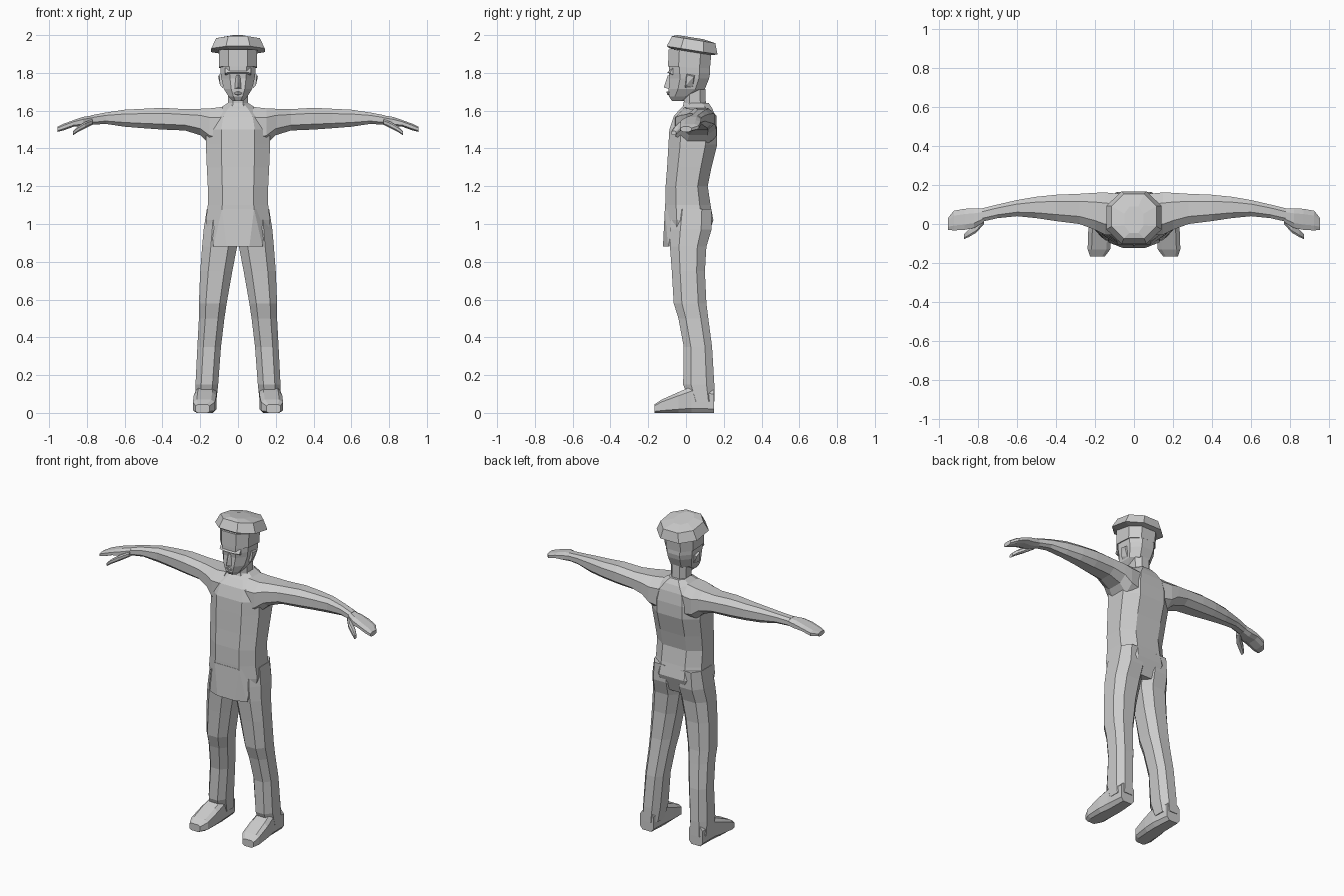
import bpy, bmesh
from mathutils import Vector

grey = bpy.data.materials.new("plain grey")
grey.diffuse_color = (0.6, 0.6, 0.6, 1)


def loft(name, rings, axis="z", k=0.5, tilt=0.0, mirror=False):
    """Eight-sided loft; each ring is (position, a_min, a_max, b_min, b_max)."""
    shape = [(1, -k), (1, k), (k, 1), (-k, 1), (-1, k), (-1, -k), (-k, -1), (k, -1)]
    bm = bmesh.new()
    loops = []
    for p, a0, a1, b0, b1 in rings:
        loop = []
        for u, v in shape:
            a = (a0 + a1) / 2 + u * (a1 - a0) / 2
            b = (b0 + b1) / 2 + v * (b1 - b0) / 2
            co = {"z": (a, b, p - tilt * b), "x": (p, a, b), "y": (a, p, b)}[axis]
            loop.append(bm.verts.new(co))
        loops.append(loop)
    for lo, hi in zip(loops, loops[1:]):
        for i in range(8):
            j = (i + 1) % 8
            bm.faces.new((lo[i], lo[j], hi[j], hi[i]))
    bm.faces.new(loops[0])
    bm.faces.new(loops[-1])
    return finish(name, bm, mirror)


def hull(name, points, mirror=False):
    """Small faceted solid around a few points."""
    bm = bmesh.new()
    for p in points:
        bm.verts.new(p)
    bmesh.ops.convex_hull(bm, input=bm.verts[:])
    return finish(name, bm, mirror)


def finish(name, bm, mirror):
    bmesh.ops.recalc_face_normals(bm, faces=bm.faces)
    mesh = bpy.data.meshes.new(name)
    bm.to_mesh(mesh)
    bm.free()
    mesh.materials.append(grey)
    ob = bpy.data.objects.new(name, mesh)
    bpy.context.collection.objects.link(ob)
    if mirror:
        ob.modifiers.new("Mirror", "MIRROR").use_axis = (True, False, False)
    return ob


# Jacket body, from hips to collar
loft("jacket", [
    (0.92, -0.15, 0.15, -0.10, 0.11),
    (1.02, -0.17, 0.17, -0.11, 0.145),
    (1.10, -0.16, 0.16, -0.11, 0.13),
    (1.20, -0.16, 0.16, -0.108, 0.115),
    (1.30, -0.165, 0.165, -0.10, 0.135),
    (1.42, -0.17, 0.17, -0.093, 0.165),
    (1.50, -0.17, 0.17, -0.088, 0.165),
    (1.57, -0.15, 0.15, -0.065, 0.155),
    (1.61, -0.10, 0.10, -0.03, 0.14),
    (1.64, -0.055, 0.055, 0.0, 0.12)], k=0.52)

# Front hem hanging over the trousers
hull("jacket_hem", [(s * x, y, z) for s in (-1, 1) for x, y, z in (
    (0.06, -0.122, 0.88), (0.13, -0.095, 0.88), (0.135, -0.06, 0.89),
    (0.085, -0.112, 1.08), (0.15, -0.05, 1.08))])

# Trousers
loft("trouser_leg", [
    (0.06, 0.115, 0.225, 0.02, 0.152),
    (0.15, 0.105, 0.225, -0.015, 0.15),
    (0.35, 0.09, 0.215, -0.012, 0.138),
    (0.50, 0.072, 0.207, -0.04, 0.118),
    (0.58, 0.06, 0.207, -0.065, 0.108),
    (0.75, 0.03, 0.20, -0.075, 0.10),
    (0.88, 0.005, 0.19, -0.085, 0.108),
    (0.97, 0.0, 0.182, -0.085, 0.135),
    (1.08, 0.02, 0.165, -0.07, 0.135)], mirror=True)

# Shoes: sole plus sloping upper
loft("shoe", [
    (-0.167, 0.15, 0.225, 0.0, 0.045),
    (-0.13, 0.122, 0.238, 0.0, 0.07),
    (-0.04, 0.115, 0.235, 0.0, 0.11),
    (0.03, 0.115, 0.225, 0.0, 0.14),
    (0.148, 0.125, 0.22, 0.0, 0.12)], axis="y", k=0.65, mirror=True)

# Arms, shoulder to wrist, and the flat hand
loft("arm", [
    (0.08, -0.06, 0.155, 1.40, 1.62),
    (0.15, -0.055, 0.162, 1.42, 1.612),
    (0.20, -0.03, 0.16, 1.47, 1.61),
    (0.28, 0.0, 0.155, 1.495, 1.608),
    (0.40, 0.015, 0.15, 1.50, 1.615),
    (0.50, 0.03, 0.14, 1.507, 1.61),
    (0.60, 0.04, 0.123, 1.515, 1.605),
    (0.70, 0.03, 0.10, 1.53, 1.59),
    (0.78, 0.012, 0.08, 1.525, 1.575)], axis="x", mirror=True)
loft("hand", [
    (0.77, 0.01, 0.08, 1.525, 1.575),
    (0.82, -0.02, 0.08, 1.515, 1.567),
    (0.87, -0.03, 0.078, 1.515, 1.55),
    (0.925, -0.033, 0.068, 1.495, 1.53),
    (0.955, -0.03, 0.03, 1.488, 1.515)], axis="x", mirror=True)
loft("thumb", [
    (0.77, 0.0, 0.045, 1.525, 1.555),
    (0.81, -0.045, 0.0, 1.505, 1.54),
    (0.85, -0.068, -0.03, 1.485, 1.515),
    (0.873, -0.078, -0.052, 1.47, 1.492)], axis="x", mirror=True)

# Neck and head
loft("neck", [
    (1.58, -0.075, 0.075, -0.03, 0.13),
    (1.64, -0.052, 0.052, -0.012, 0.105),
    (1.76, -0.055, 0.055, -0.01, 0.10)])
loft("head", [
    (1.652, -0.03, 0.03, -0.075, -0.01),
    (1.675, -0.05, 0.05, -0.09, 0.03),
    (1.715, -0.075, 0.075, -0.092, 0.10),
    (1.77, -0.088, 0.088, -0.086, 0.122),
    (1.80, -0.092, 0.092, -0.09, 0.128),
    (1.85, -0.095, 0.095, -0.09, 0.125)], k=0.48)
hull("nose", [(-0.022, -0.085, 1.715), (0.022, -0.085, 1.715), (0, -0.118, 1.722),
              (-0.01, -0.085, 1.79), (0.01, -0.085, 1.79), (0, -0.097, 1.785)])
hull("lips", [(-0.03, -0.088, 1.692), (0.03, -0.088, 1.692), (0, -0.103, 1.70),
              (0, -0.10, 1.685), (0, -0.085, 1.705), (0, -0.085, 1.678)])
hull("brow", [(x, y, z) for x in (-0.07, 0.07) for y, z in
              ((-0.07, 1.79), (-0.085, 1.80), (-0.07, 1.825))]
     + [(-0.035, -0.10, 1.802), (0.035, -0.10, 1.802)])
hull("ear", [(0.08, -0.005, 1.72), (0.08, 0.035, 1.725), (0.095, 0.0, 1.735),
             (0.105, 0.042, 1.78), (0.08, 0.05, 1.79), (0.10, 0.005, 1.79),
             (0.08, 0.0, 1.80)], mirror=True)

# Cap: upright band and a flared crown that rises to the front
loft("cap_band", [
    (1.83, -0.10, 0.10, -0.095, 0.127),
    (1.92, -0.102, 0.102, -0.092, 0.135)], tilt=0.05)
loft("cap_crown", [
    (1.915, -0.10, 0.10, -0.085, 0.135),
    (1.925, -0.142, 0.142, -0.102, 0.167),
    (1.982, -0.115, 0.115, -0.075, 0.155),
    (1.993, -0.05, 0.05, -0.045, 0.09)], tilt=0.16, k=0.45)
